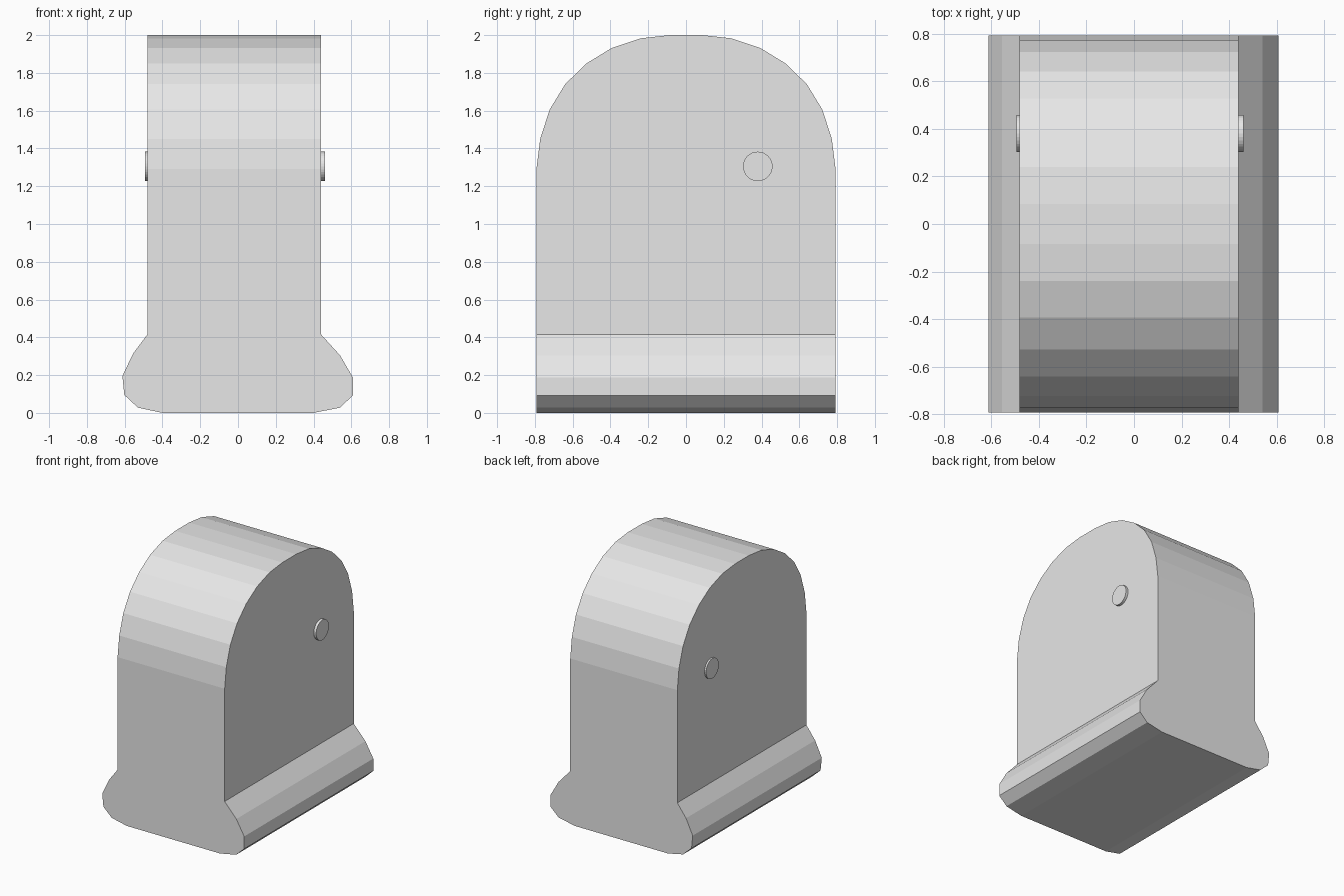
import bpy
import bmesh
from math import pi
from mathutils import Matrix, Vector

cube = bpy.data.objects.get("Cube")
if cube:
    bpy.data.objects.remove(cube, do_unlink=True)

grey = bpy.data.materials.new("light_grey")
grey.use_nodes = True
grey.diffuse_color = (0.8, 0.8, 0.8, 1)
grey.node_tree.nodes["Principled BSDF"].inputs["Base Color"].default_value = grey.diffuse_color


def add_object(name, bm):
    bmesh.ops.recalc_face_normals(bm, faces=bm.faces)
    mesh = bpy.data.meshes.new(name)
    bm.to_mesh(mesh)
    bm.free()
    mesh.materials.append(grey)
    obj = bpy.data.objects.new(name, mesh)
    bpy.context.collection.objects.link(obj)
    return obj


def extrude_profile(name, points, depth):
    """Extrude a closed outline of 3D points along a depth vector."""
    bm = bmesh.new()
    face = bm.faces.new([bm.verts.new(p) for p in points])
    moved = bmesh.ops.extrude_face_region(bm, geom=[face], use_keep_orig=True)["geom"]
    bmesh.ops.translate(bm, vec=Vector(depth),
                        verts=[v for v in moved if isinstance(v, bmesh.types.BMVert)])
    return add_object(name, bm)


# Body: front outline with the flared foot, run from front to back
front = [(-0.48, 2.1), (-0.48, 0.415), (-0.555, 0.315), (-0.612, 0.195),
         (-0.602, 0.095), (-0.53, 0.028), (-0.40, 0), (0.40, 0), (0.54, 0.028),
         (0.608, 0.092), (0.608, 0.188), (0.54, 0.305), (0.44, 0.415), (0.44, 2.1)]
body = extrude_profile("body", [(x, -1, z) for x, z in front], (0, 2, 0))

# Arch: side outline that trims the body to its rounded top
half = [(0.792, -0.1), (0.792, 1.29), (0.772, 1.45), (0.722, 1.605), (0.64, 1.74),
        (0.527, 1.85), (0.393, 1.932), (0.24, 1.983), (0.085, 2)]
arch = half + [(-y, z) for y, z in reversed(half)]
trim = extrude_profile("arch_trim", [(-1, y, z) for y, z in arch], (2, 0, 0))
trim.hide_render = True

cut = body.modifiers.new("arch", 'BOOLEAN')
cut.operation = 'INTERSECT'
cut.solver = 'EXACT'
cut.object = trim
bpy.context.view_layer.update()
result = bpy.data.meshes.new_from_object(body.evaluated_get(bpy.context.evaluated_depsgraph_get()))
body.modifiers.clear()
body.data = result
bpy.data.objects.remove(trim, do_unlink=True)

# Pins: a thin disc on each side, slightly sunk into the body
for name, inner, outer in (("left_pin", 0.42, 0.46), ("right_pin", -0.46, -0.493)):
    bm = bmesh.new()
    bmesh.ops.create_cone(
        bm, cap_ends=True, segments=32, radius1=0.078, radius2=0.078,
        depth=abs(outer - inner),
        matrix=Matrix.Translation(((inner + outer) / 2, 0.38, 1.305)) @ Matrix.Rotation(pi / 2, 4, 'Y'))
    pin = add_object(name, bm)
    pin.data.shade_flat()
